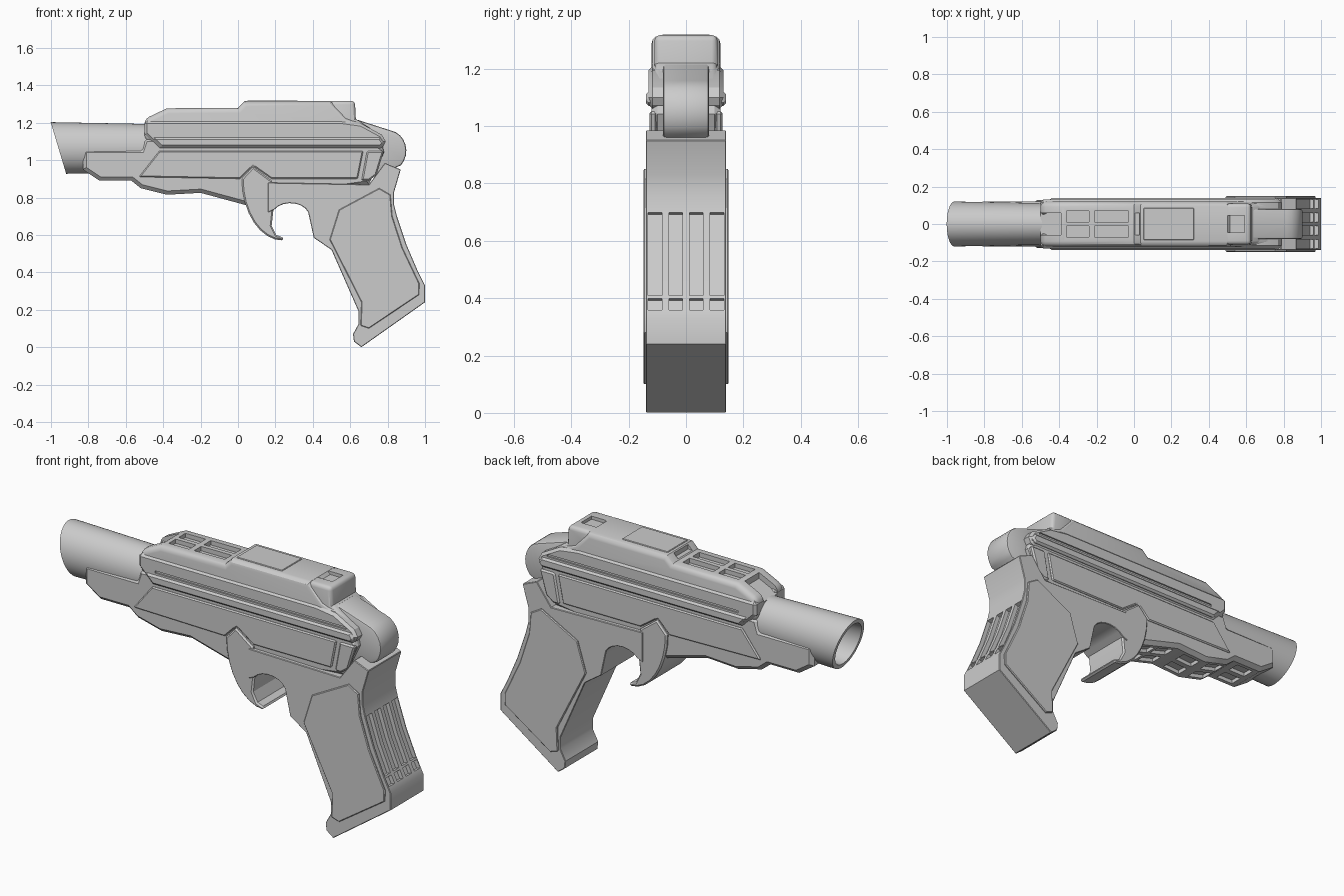
import bpy, bmesh, math

if "Cube" in bpy.data.objects:
    bpy.data.objects.remove(bpy.data.objects["Cube"])

BODY, GRIP = 0.12, 0.14  # half widths
SIDES = {"left": 1, "right": -1}

gray = bpy.data.materials.new("plain_gray")
gray.use_nodes = True
gray.diffuse_color = (0.6, 0.6, 0.6, 1)
gray.node_tree.nodes["Principled BSDF"].inputs["Base Color"].default_value = gray.diffuse_color


def make(name, bm):
    bmesh.ops.recalc_face_normals(bm, faces=bm.faces)
    mesh = bpy.data.meshes.new(name)
    bm.to_mesh(mesh)
    bm.free()
    mesh.materials.append(gray)
    part = bpy.data.objects.new(name, mesh)
    bpy.context.collection.objects.link(part)
    return part


def prism(name, profile, y_start, y_end):
    """Side profile of (x, z) points extruded from y_start to y_end."""
    bm = bmesh.new()
    face = bm.faces.new([bm.verts.new((x, y_start, z)) for x, z in profile])
    extruded = bmesh.ops.extrude_face_region(bm, geom=[face])["geom"]
    for item in extruded:
        if isinstance(item, bmesh.types.BMVert):
            item.co.y = y_end
    return make(name, bm)


def arc(cx, cz, rx, rz, start, end, steps=8):
    """Points on an ellipse between two angles in degrees."""
    angles = [math.radians(start + (end - start) * i / steps) for i in range(steps + 1)]
    return [(cx + rx * math.cos(a), cz + rz * math.sin(a)) for a in angles]


def shifted(path, dx, dz):
    return [(x + dx, z + dz) for x, z in path]


def strip(path, depth, outward):
    """Closed band reaching into and out of a surface path."""
    return shifted(path, *depth) + shifted(path, *outward)[::-1]


def rectangle(left, right, bottom, top):
    return [(left, bottom), (right, bottom), (right, top), (left, top)]


def cutter(profile, y_start, y_end):
    part = prism("cutter", profile, y_start, y_end)
    part.hide_render = True
    return part


def paired_cutters(profile, near, far):
    return [cutter(profile, s * near, s * far) for s in SIDES.values()]


def finish(part, bevel=0, segments=1, cutters=()):
    """Bevel the sharp edges, cut the pockets, apply and shade."""
    if bevel:
        modifier = part.modifiers.new("bevel", "BEVEL")
        modifier.width, modifier.segments = bevel, segments
        modifier.limit_method, modifier.angle_limit = "ANGLE", math.radians(60)
    for tool in cutters:
        modifier = part.modifiers.new("pocket", "BOOLEAN")
        modifier.operation, modifier.solver = "DIFFERENCE", "EXACT"
        modifier.object = tool
    bpy.ops.object.select_all(action="DESELECT")
    part.select_set(True)
    bpy.context.view_layer.objects.active = part
    bpy.ops.object.convert(target="MESH")
    bpy.ops.object.shade_smooth_by_angle(angle=math.radians(30))
    for tool in cutters:
        bpy.data.objects.remove(tool)


def slab(name, profile, half_width, *finishing):
    finish(prism(name, profile, -half_width, half_width), *finishing)


def side_plates(name, profile, near, far, bevel):
    for side, s in SIDES.items():
        finish(prism(side + "_" + name, profile, s * near, s * far), bevel)


# Barrel: rings of (radius, x, muzzle slant) from breech to muzzle and back inside
bm = bmesh.new()
rings = []
for radius, x, slant in ((0.11, -0.4, 0), (0.12, -0.96, 0.3), (0.1, -0.96, 0.3), (0.09, -0.7, 0)):
    circle = arc(0, 0, radius, radius * 1.15, 0, 360, 48)[:-1]
    rings.append([bm.verts.new((x - slant * z, y, z + 1.065)) for y, z in circle])
for ring, following in zip(rings, rings[1:]):
    for i in range(len(ring)):
        bm.faces.new((ring[i - 1], ring[i], following[i], following[i - 1]))
bm.faces.new(rings[0])
bm.faces.new(rings[-1])
finish(make("barrel", bm))

# Frame and fore-end, with ribbed pockets that follow the underside
underside = [(-0.83, 0.95), (-0.74, 0.89), (-0.57, 0.89), (-0.52, 0.85), (-0.38, 0.815),
             (-0.2, 0.825), (0.04, 0.76)]


def underside_height(x):
    for (xa, za), (xb, zb) in zip(underside, underside[1:]):
        if xa <= x <= xb:
            return za + (zb - za) * (x - xa) / (xb - xa)


pockets = []
for start in (-0.71, -0.52, -0.36, -0.19, -0.07):
    path = [(x, underside_height(x)) for x in (start, start + 0.1)]
    pockets += paired_cutters(strip(path, (0, 0.02), (0, -0.06)), 0.015, 0.08)
slab("frame", underside + [(0.2, 0.8), (0.7, 0.87), (0.79, 1.06), (0.7, 1.12), (-0.5, 1.12),
                           (-0.52, 1.06), (-0.83, 1.06)], BODY, 0.02, 1, pockets)

# Side panels and the band behind them
side_plates("side_panel", [(-0.53, 0.91), (-0.42, 1.05), (0.67, 1.05), (0.64, 0.9), (0.18, 0.9),
                           (0.08, 0.97), (0.01, 0.9)], 0.1, 0.128, 0.006)
side_plates("rear_band", [(0.69, 1.05), (0.78, 1.05), (0.74, 0.92), (0.7, 0.89), (0.66, 0.89)],
            0.1, 0.128, 0.008)

# Slide with four top vents and a notch at each end of them
pockets = []
for start, end in ((-0.36, -0.24), (-0.21, -0.03)):
    pockets += paired_cutters(rectangle(start, end, 1.255, 1.4), 0.012, 0.07)
pockets.append(cutter(strip([(-0.54, 1.19), (-0.39, 1.26)], (0, -0.02), (0, 0.1)), -0.06, 0.06))
pockets.append(cutter(rectangle(-0.02, 0.03, 1.285, 1.4), -0.06, 0.06))
slab("slide", [(-0.5, 1.1), (-0.5, 1.22), (-0.38, 1.277), (0, 1.28), (0.035, 1.315), (0.5, 1.315),
               (0.58, 1.23), (0.66, 1.2), (0.77, 1.13), (0.78, 1.08)], BODY, 0.028, 3, pockets)
slab("top_cover", rectangle(0.05, 0.32, 1.29, 1.319), 0.085, 0.003)

# Slide rails with a long groove and a ridge below it
rail = [(-0.5, 1.21), (-0.5, 1.14), (-0.42, 1.06), (0.77, 1.06), (0.79, 1.1), (0.77, 1.135),
        (0.66, 1.195), (0.55, 1.21)]
for side, s in SIDES.items():
    groove = cutter(rectangle(-0.4, 0.73, 1.13, 1.142), s * 0.122, s * 0.2)
    finish(prism(side + "_rail", rail, s * 0.05, s * 0.13), 0.014, 1, [groove])
side_plates("lower_ridge", [(-0.41, 1.07), (0.76, 1.07), (0.78, 1.09), (0.76, 1.12), (-0.46, 1.12)],
            0.1, GRIP, 0.01)

# Rear sight
notch = cutter(rectangle(0.4, 0.59, 1.3, 1.4), -0.045, 0.045)
slab("rear_sight", [(0.49, 1.24), (0.49, 1.317), (0.625, 1.317), (0.63, 1.22), (0.68, 1.19),
                    (0.6, 1.15)], 0.11, 0.02, 3, [notch])

# Curved rear tang
slab("rear_tang", arc(0.8, 1.05, 0.1, 0.11, -45, 80) + [(0.64, 1.215), (0.6, 1.2), (0.6, 1),
                                                         (0.7, 0.9)], 0.08, 0.01, 2)

# Grip and trigger housing, with two rows of slots down the back
back = [(0.85, 0.7), (0.9, 0.55), (0.96, 0.41)]
foot = [(0.965, 0.4), (0.985, 0.36)]
pockets = []
for row in (back, foot):
    for centre in (0.036, 0.108):
        slot = strip(row, (-0.02, -0.008), (0.06, 0.02))
        pockets += paired_cutters(slot, centre - 0.024, centre + 0.024)
arch = arc(0.28, 0.7, 0.1, 0.07, 0, 150)
slab("grip", [(0.16, 0.88), (0.7, 0.87), (0.785, 0.985), (0.87, 0.95), (0.835, 0.83),
              (0.835, 0.76)] + back + foot +
     [(1, 0.33), (1, 0.24), (0.66, 0), (0.62, 0.03), (0.615, 0.07), (0.645, 0.125),
      (0.645, 0.19), (0.5, 0.52), (0.405, 0.585)] + arch + [(0.16, 0.72)],
     GRIP, 0.003, 1, pockets)

# Thin plates on the grip sides
side_plates("grip_plate", [(0.54, 0.735), (0.755, 0.85), (0.815, 0.815), (0.825, 0.7), (0.88, 0.53),
                           (0.97, 0.34), (0.968, 0.28), (0.7, 0.1), (0.655, 0.115), (0.66, 0.24),
                           (0.49, 0.575)], 0.13, 0.149, 0.004)

# Hooked trigger with a pointed top
slab("trigger", arc(0.24, 0.9, 0.22, 0.33, 180, 270) +
     [(0.245, 0.585), (0.205, 0.6), (0.18, 0.65), (0.19, 0.74), (0.18, 0.89), (0.08, 0.965)],
     0.135, 0.008)
